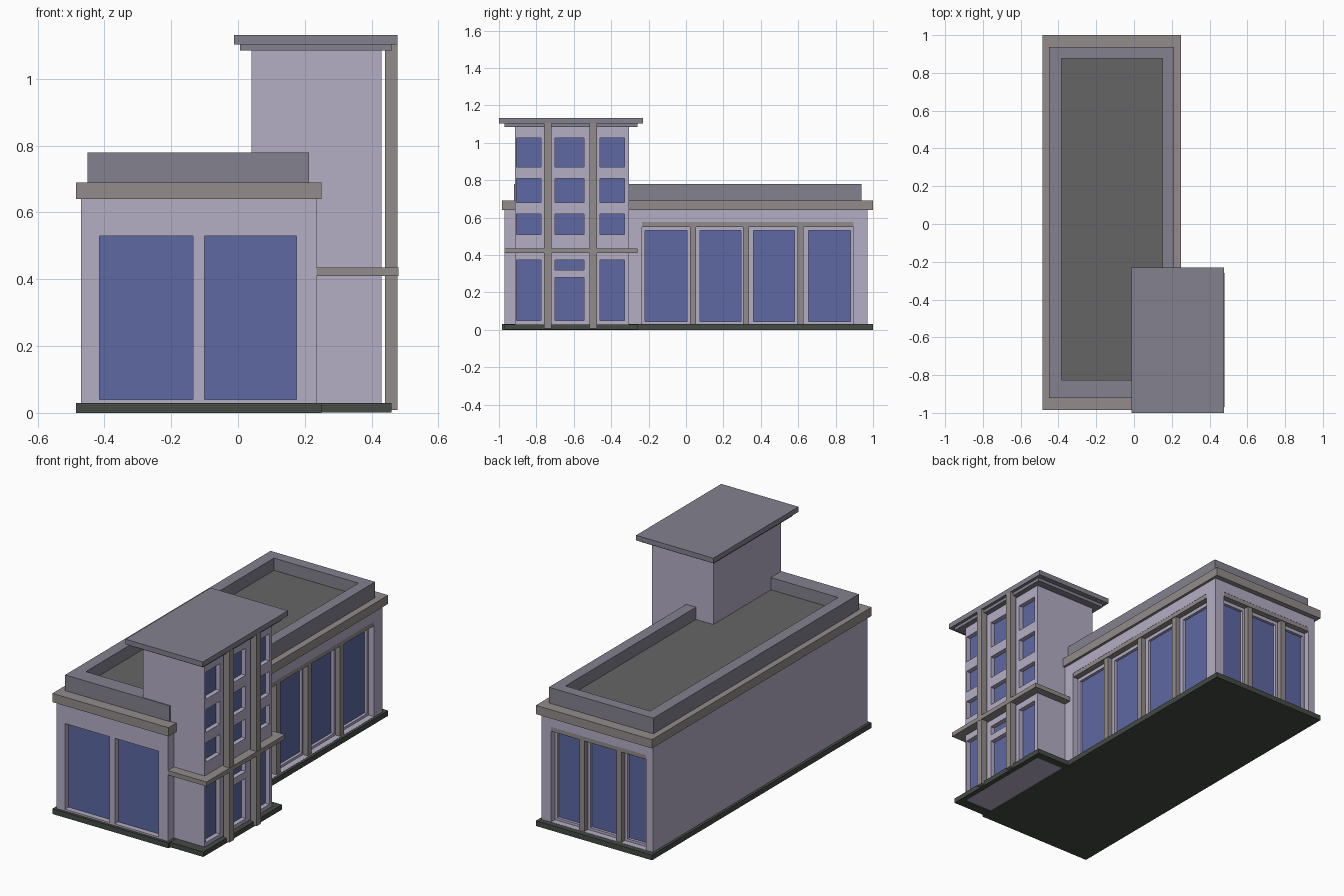
import bpy, bmesh
from mathutils import Matrix, Vector

if "Cube" in bpy.data.objects:
    bpy.data.objects.remove(bpy.data.objects["Cube"])


def mat(name, c):
    m = bpy.data.materials.new(name)
    m.diffuse_color = (*c, 1)
    m.use_nodes = True
    m.node_tree.nodes["Principled BSDF"].inputs["Base Color"].default_value = m.diffuse_color
    return m


WALL = mat("wall_lilac", (0.46, 0.42, 0.56))
TRIM = mat("trim_taupe", (0.29, 0.26, 0.26))
ROOF = mat("roof_edge", (0.23, 0.22, 0.27))
DECK = mat("deck_grey", (0.13, 0.13, 0.13))
BASE = mat("base_dark", (0.06, 0.07, 0.06))
GLASS = mat("glass_blue", (0.11, 0.14, 0.36))


def boxes(name, specs, m=None):
    """One object from boxes given as (x0, x1, y0, y1, z0, z1)."""
    bm = bmesh.new()
    for x0, x1, y0, y1, z0, z1 in specs:
        c = Vector((x0 + x1, y0 + y1, z0 + z1)) / 2
        bmesh.ops.create_cube(bm, size=1, matrix=Matrix.Translation(c)
                              @ Matrix.Diagonal((x1 - x0, y1 - y0, z1 - z0, 1)))
    me = bpy.data.meshes.new(name)
    bm.to_mesh(me)
    bm.free()
    ob = bpy.data.objects.new(name, me)
    bpy.context.collection.objects.link(ob)
    if m:
        me.materials.append(m)
    return ob


def cut(target, specs):
    cutter = boxes("cutter", specs)
    cutter.hide_render = True
    mod = target.modifiers.new("openings", 'BOOLEAN')
    mod.operation, mod.solver, mod.object = 'DIFFERENCE', 'EXACT', cutter
    bpy.context.view_layer.objects.active = target
    bpy.ops.object.modifier_apply(modifier=mod.name)
    bpy.data.objects.remove(cutter)


def ring(name, outer, inner, z0, z1, m):
    """Rectangular frame lying flat; outer and inner are (x0, x1, y0, y1)."""
    ob = boxes(name, [(*outer, z0, z1)], m)
    cut(ob, [(*inner, z0 - 0.1, z1 + 0.1)])
    return ob


# Main hall: recessed bays on the right and back, plain windows in front
hall = boxes("hall_walls", [(-0.47, 0.235, -0.97, 0.97, 0.03, 0.64)], WALL)
REC, POCKET = 0.035, 0.02
cut(hall, [(0.235 - REC, 0.3, -0.235, 0.895, 0.031, 0.575),
           (-0.427, 0.175, 0.97 - REC, 1.1, 0.031, 0.575)])
side_win = [(-0.22, 0.005), (0.075, 0.295), (0.36, 0.58), (0.655, 0.88)]
back_win = [(-0.415, -0.285), (-0.22, -0.05), (0.015, 0.16)]
front_win = [(-0.415, -0.135), (-0.10, 0.175)]
xs, yb, yf = 0.235 - REC - POCKET, 0.97 - REC - POCKET, -0.97 + 0.035
cut(hall, [(xs, 0.3, a, b, 0.045, 0.53) for a, b in side_win]
    + [(a, b, yb, 1.1, 0.045, 0.53) for a, b in back_win]
    + [(a, b, -1.1, yf, 0.04, 0.53) for a, b in front_win])
T = 0.004
boxes("hall_glass",
      [(xs - T, xs + T, a, b, 0.045, 0.53) for a, b in side_win]
      + [(a, b, yb - T, yb + T, 0.045, 0.53) for a, b in back_win]
      + [(a, b, yf - T, yf + T, 0.04, 0.53) for a, b in front_win], GLASS)

# Pillars and lintels standing in the bays
boxes("bay_pillars",
      [(0.195, 0.23, c - 0.0165, c + 0.0165, 0.03, 0.55) for c in (0.037, 0.32, 0.612)]
      + [(c - 0.0165, c + 0.0165, 0.93, 0.965, 0.03, 0.55) for c in (-0.252, -0.017)], TRIM)
boxes("bay_lintels", [(0.195, 0.234, -0.235, 0.895, 0.55, 0.575),
                      (-0.427, 0.175, 0.93, 0.969, 0.55, 0.575)], TRIM)

# Hall base, cornice, parapet and roof deck
boxes("hall_base", [(-0.485, 0.25, -0.985, 1.0, 0, 0.03)], BASE)
boxes("hall_cornice", [(-0.485, 0.25, -0.985, 1.0, 0.64, 0.69)], TRIM)
ring("hall_parapet", (-0.45, 0.212, -0.92, 0.937), (-0.385, 0.15, -0.825, 0.875),
     0.69, 0.78, ROOF)
boxes("roof_deck", [(-0.386, 0.151, -0.826, 0.876, 0.69, 0.71)], DECK)

# Stair tower with window grid on the right face
tower = boxes("tower_walls", [(0.04, 0.43, -0.915, -0.305, 0.005, 1.085)], WALL)
cols = [(-0.905, -0.775), (-0.70, -0.545), (-0.46, -0.33)]
rows = [(0.51, 0.62), (0.68, 0.81), (0.87, 1.025)]
win = [(*c, *r) for c in cols for r in rows]
win += [(*cols[0], 0.05, 0.372), (*cols[2], 0.05, 0.372),
        (*cols[1], 0.05, 0.28), (*cols[1], 0.32, 0.372)]
cut(tower, [(0.40, 0.5, *w) for w in win])
boxes("tower_glass", [(0.40 - T, 0.40 + T, *w) for w in win], GLASS)

# Tower base frame, belt, pilasters and stepped roof
ring("tower_base", (0.2, 0.46, -0.97, -0.26), (0.1, 0.43, -0.915, -0.305), 0.001, 0.029, BASE)
boxes("tower_belt", [(0.2, 0.48, -0.97, -0.26, 0.41, 0.435)], TRIM)
boxes("tower_pilasters", [(0.44, 0.478, c - 0.02, c + 0.02, 0.008, 1.105)
                          for c in (-0.74, -0.495)], TRIM)
boxes("tower_roof", [(0.006, 0.46, -0.97, -0.26, 1.085, 1.103),
                     (-0.012, 0.477, -1.0, -0.23, 1.103, 1.132)], ROOF)
